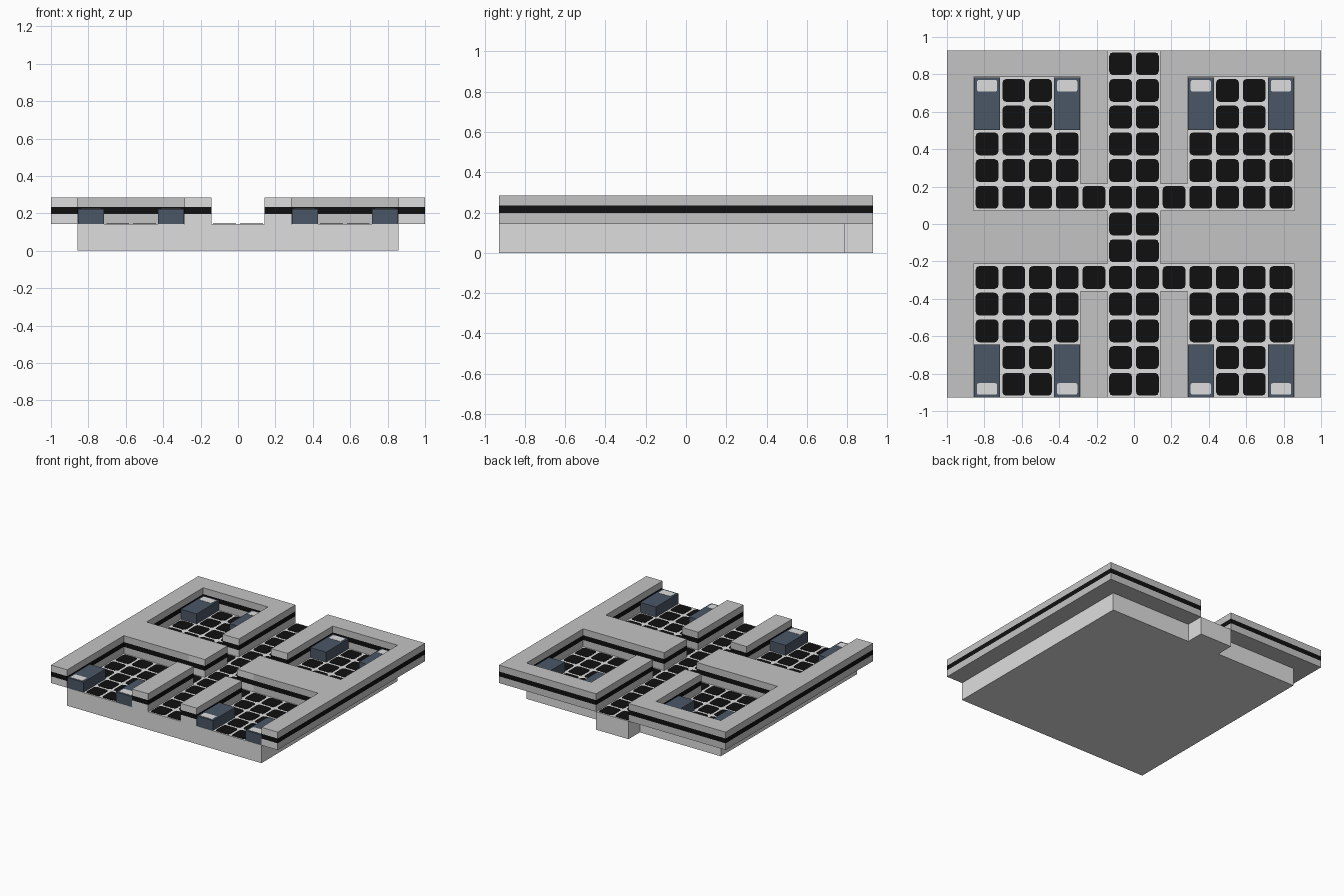
import bpy, bmesh, math

if "Cube" in bpy.data.objects:
    bpy.data.objects.remove(bpy.data.objects["Cube"])

U = 1 / 7                      # one grid cell
X0, Y0 = -1.0, -6.5 * U        # lower-left corner of the plan
Z_FLOOR, Z_TOP = U, 2 * U
BAND = (0.1964, 0.2345)        # dark stripe round the walls


def material(name, rgb):
    m = bpy.data.materials.new(name)
    m.diffuse_color = (*rgb, 1)
    m.use_nodes = True
    m.node_tree.nodes["Principled BSDF"].inputs["Base Color"].default_value = m.diffuse_color
    return m


MID = material("mid grey", (0.55, 0.55, 0.55))
LIGHT = material("light grey", (0.73, 0.73, 0.73))
BLACK = material("black", (0.005, 0.005, 0.005))
BLUE = material("slate blue", (0.07, 0.095, 0.134))


def finish(bm, name, mats):
    bmesh.ops.remove_doubles(bm, verts=bm.verts, dist=1e-5)
    bm.normal_update()
    me = bpy.data.meshes.new(name)
    bm.to_mesh(me)
    bm.free()
    for m in mats:
        me.materials.append(m)
    ob = bpy.data.objects.new(name, me)
    bpy.context.collection.objects.link(ob)
    return ob


def rect(i0, i1, j0, j1):
    """Cells of columns i0..i1 and rows j0..j1, plus their mirror image."""
    c = {(i, j) for i in range(i0, i1 + 1) for j in range(j0, j1 + 1)}
    return c | {(13 - i, j) for i, j in c}


def cell_block(name, cells, solid, levels, mats, rule, no_top=(), no_bottom=()):
    """Outer skin of a set of cells, with the sides split at the given heights."""
    bm = bmesh.new()

    def quad(pts, direction, z, col):
        f = bm.faces.new([bm.verts.new(p) for p in pts])
        f.material_index = rule(direction, z, col)

    for i, j in sorted(cells):
        a, b = X0 + i * U, Y0 + j * U
        c = [(a, b), (a + U, b), (a + U, b + U), (a, b + U)]
        for k, (di, dj) in enumerate([(0, -1), (1, 0), (0, 1), (-1, 0)]):
            if (i + di, j + dj) in solid:
                continue
            p, q = c[k], c[(k + 1) % 4]
            for z0, z1 in zip(levels, levels[1:]):
                quad([(*p, z0), (*q, z0), (*q, z1), (*p, z1)], (di, dj), (z0 + z1) / 2, i)
        if (i, j) not in no_top:
            quad([(*p, levels[-1]) for p in c], (0, 0), levels[-1], i)
        if (i, j) not in no_bottom:
            quad([(*p, levels[0]) for p in reversed(c)], (0, 0), levels[0], i)
    return finish(bm, name, mats)


# Plan of the building
floor = rect(1, 6, 0, 11) | rect(6, 6, 12, 12)
walls = {
    "outer_side_walls": rect(0, 0, 0, 12),
    "back_wall": rect(1, 5, 12, 12),
    "back_corridor_walls": rect(5, 5, 8, 11),
    "room_divider_walls": rect(1, 5, 5, 6),
    "front_corridor_walls": rect(5, 5, 0, 3),
}
all_walls = set().union(*walls.values())


# Floor slab
cell_block("floor_slab", floor, floor, [0, Z_FLOOR], [LIGHT],
           lambda d, z, i: 0, no_top=all_walls)


# Walls: black stripe by height, lighter front ends on walls running front to back
def wall_rule(d, z, i):
    if BAND[0] < z < BAND[1]:
        return 1
    return 2 if d == (0, -1) and i in (0, 5, 8, 13) else 0


for name, cells in walls.items():
    cell_block(name, cells, all_walls, [Z_FLOOR, *BAND, Z_TOP],
               [MID, BLACK, LIGHT], wall_rule, no_bottom=floor)


def box(bm, x0, x1, y0, y1, z0, z1):
    vs = bmesh.ops.create_cube(bm, size=1)["verts"]
    for v in vs:
        v.co = (x1 if v.co.x > 0 else x0, y1 if v.co.y > 0 else y0, z1 if v.co.z > 0 else z0)


# Beds with pillows at the outer ends
beds = set()
Z_BED = Z_FLOOR + U * 9 / 16
for i in (1, 4, 9, 12):
    for row, label, s in ((0, "front", -1), (10, "back", 1)):
        beds |= {(i, row), (i, row + 1)}
        x, yc = X0 + i * U, Y0 + (row + 1) * U
        e = 0.002
        bm = bmesh.new()
        box(bm, x + e, x + U - e, yc - U + e, yc + U - e, Z_FLOOR, Z_BED)
        finish(bm, f"{label}_bed", [BLUE])
        bm = bmesh.new()
        ya, yb = sorted((yc + s * 0.065, yc + s * 0.127))
        box(bm, x + 0.017, x + U - 0.017, ya, yb, Z_BED - 0.004, Z_BED + 0.002)
        bmesh.ops.bevel(bm, geom=[ed for ed in bm.edges
                                  if abs(ed.verts[0].co.z - ed.verts[1].co.z) > 0.003],
                        offset=0.01, segments=2, affect='EDGES', profile=0.5)
        finish(bm, f"{label}_pillow", [LIGHT])

# Black floor tiles: thin plates with rounded corners
bm = bmesh.new()
H, R = 0.061, 0.02
for i, j in sorted(floor - all_walls - beds):
    cx, cy = X0 + (i + 0.5) * U, Y0 + (j + 0.5) * U
    ring = []
    for k in range(4):
        sx, sy = ((1, 1), (-1, 1), (-1, -1), (1, -1))[k]
        for t in range(3):
            a = math.pi / 2 * (k + t / 2)
            ring.append((cx + sx * (H - R) + R * math.cos(a),
                         cy + sy * (H - R) + R * math.sin(a)))
    lo = [bm.verts.new((*p, Z_FLOOR)) for p in ring]
    hi = [bm.verts.new((*p, Z_FLOOR + 0.002)) for p in ring]
    bm.faces.new(hi)
    for k in range(len(ring)):
        n = (k + 1) % len(ring)
        bm.faces.new((lo[k], lo[n], hi[n], hi[k]))
finish(bm, "floor_tiles", [BLACK])
